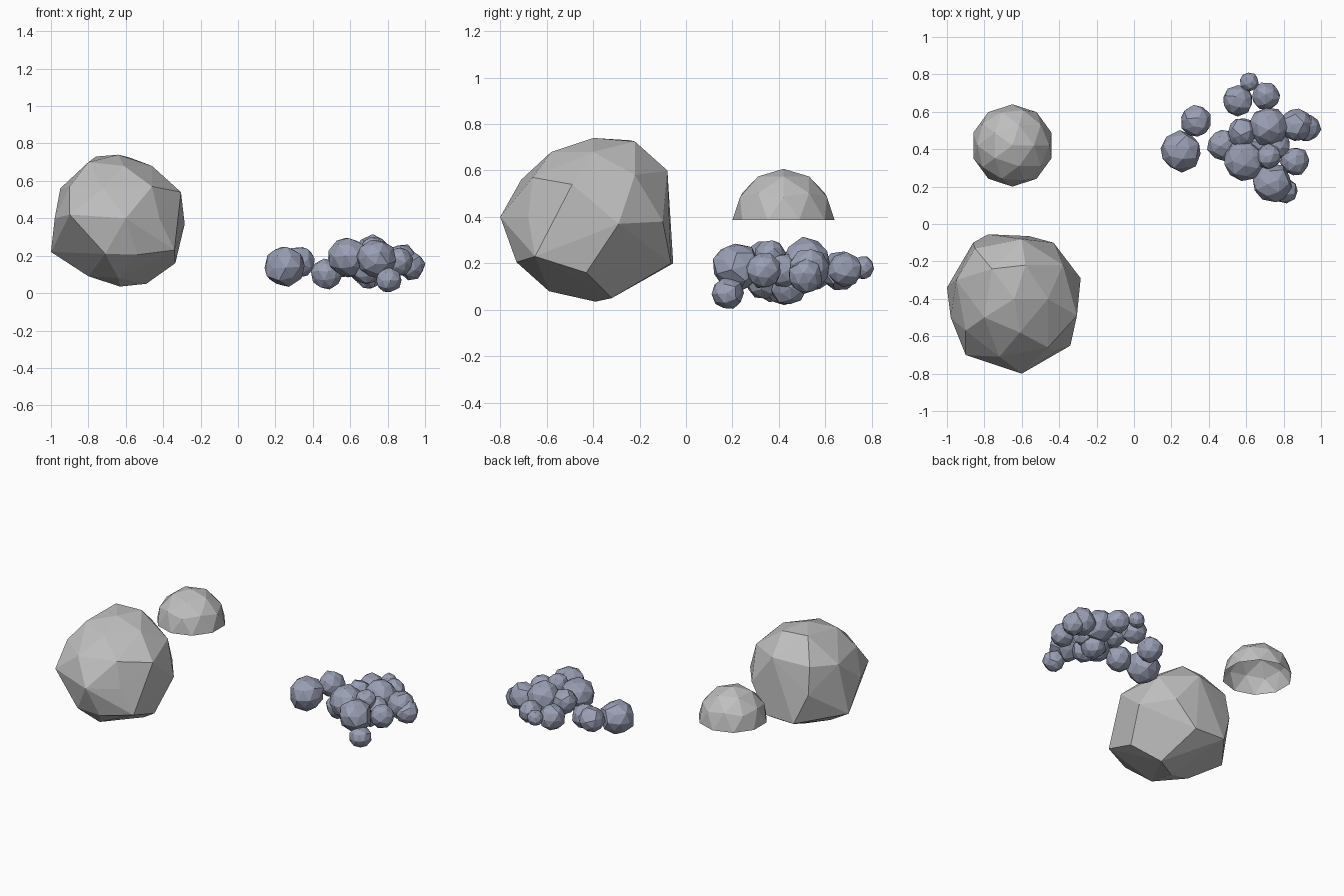
import bpy, bmesh, math, random
from mathutils import Vector, Euler

if "Cube" in bpy.data.objects:
    bpy.data.objects.remove(bpy.data.objects["Cube"])

random.seed(4)


def material(name, rgb):
    m = bpy.data.materials.new(name)
    m.diffuse_color = (*rgb, 1)
    m.use_nodes = True
    m.node_tree.nodes["Principled BSDF"].inputs["Base Color"].default_value = m.diffuse_color
    return m


GREY = material("light grey stone", (0.52, 0.52, 0.52))
BLUE = material("blue grey stone", (0.32, 0.35, 0.46))


def finish(name, bm, mat):
    bmesh.ops.recalc_face_normals(bm, faces=bm.faces)
    me = bpy.data.meshes.new(name)
    bm.to_mesh(me)
    bm.free()
    me.materials.append(mat)
    ob = bpy.data.objects.new(name, me)
    bpy.context.collection.objects.link(ob)
    return ob


def hull(bm, points):
    vs = [bm.verts.new(p) for p in points]
    bmesh.ops.convex_hull(bm, input=vs)
    loose = [v for v in vs if v.is_valid and not v.link_faces]
    bmesh.ops.delete(bm, geom=loose, context='VERTS')


# Large faceted boulder, shaped as the hull of its main corners
corners = [
    # middle and lower front
    (-.60, -.80, .40), (-.90, -.70, .42), (-.42, -.68, .40),
    (-.34, -.65, .23), (-.71, -.73, .21), (-.54, -.73, .205),
    # underside
    (-.63, -.39, .035), (-.49, -.32, .05), (-.80, -.43, .09),
    (-.64, -.59, .08), (-.335, -.43, .16),
    # right and back
    (-.285, -.29, .37), (-.305, -.49, .54), (-.43, -.10, .38),
    (-.56, -.065, .20), (-.78, -.055, .20), (-.86, -.10, .40),
    (-.60, -.08, .60), (-.38, -.22, .58),
    # left
    (-1.0, -.34, .22), (-.98, -.50, .40), (-.95, -.30, .56),
    (-.85, -.13, .58), (-.90, -.57, .57),
    # crown
    (-.64, -.40, .74), (-.76, -.24, .73), (-.46, -.40, .68),
    (-.80, -.50, .70), (-.61, -.58, .68), (-.58, -.22, .725),
    (-.72, -.71, .56), (-.46, -.66, .57),
]
bm = bmesh.new()
hull(bm, corners)
finish("large_boulder", bm, GREY)

# Half-sphere stone with an open underside
bm = bmesh.new()
bmesh.ops.create_icosphere(bm, subdivisions=2, radius=0.22)
bmesh.ops.delete(bm, geom=[v for v in bm.verts if v.co.z < -0.01], context='VERTS')
dome = finish("dome_stone", bm, GREY)
dome.location = (-0.65, 0.42, 0.387)

# Unit pebble: twelve pentagons, each raised to a shallow point
tmp = bmesh.new()
bmesh.ops.create_icosphere(tmp, subdivisions=1, radius=1)
PEBBLE = [v.co * 0.95 for v in tmp.verts]
PEBBLE += [f.calc_center_median().normalized() for f in tmp.faces]
tmp.free()

# Cluster of small pebbles: x, y, z, radius
pebbles = [
    (.25, .39, .14, .112), (.33, .55, .165, .086), (.475, .42, .102, .085),
    (.555, .66, .165, .086), (.615, .76, .18, .052), (.705, .685, .17, .077),
    (.59, .34, .19, .112), (.72, .52, .205, .107), (.87, .53, .175, .09),
    (.925, .515, .145, .075), (.74, .22, .185, .107), (.805, .18, .07, .07),
    (.86, .335, .17, .078), (.72, .36, .235, .068), (.58, .49, .20, .082),
    (.765, .42, .17, .075), (.66, .42, .14, .085), (.69, .33, .12, .075),
    (.70, .44, .10, .08),
]
for i, (x, y, z, r) in enumerate(pebbles):
    rot = Euler([random.uniform(0, math.tau) for _ in range(3)])
    pts = []
    for p in PEBBLE:
        q = p * random.uniform(0.95, 1.05)
        q.rotate(rot)
        pts.append(Vector((x, y, z)) + q * r)
    bm = bmesh.new()
    hull(bm, pts)
    finish(f"pebble_{i + 1:02d}", bm, BLUE)
